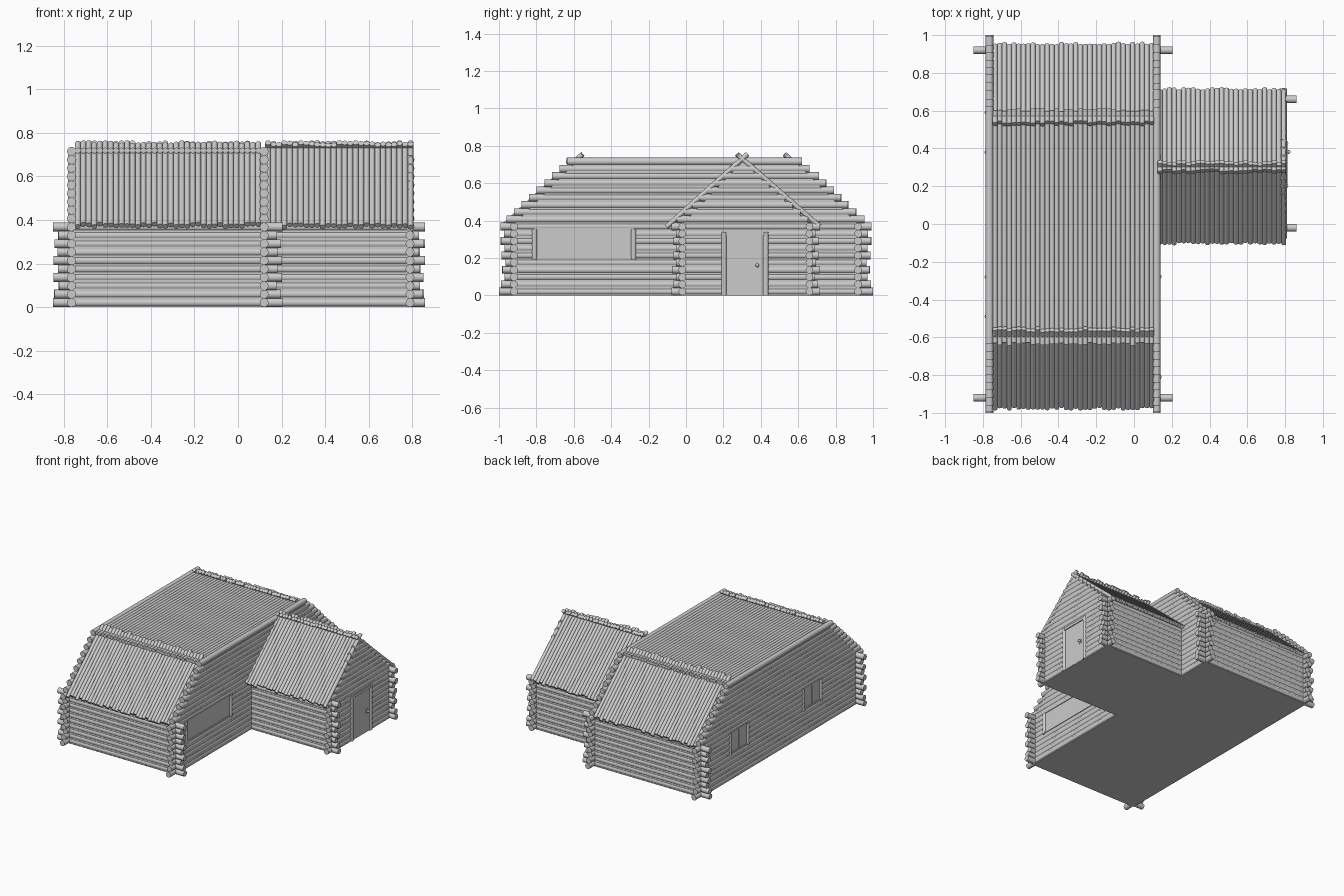
import bpy, bmesh, math, random
from mathutils import Vector, Matrix

if "Cube" in bpy.data.objects:
    bpy.data.objects.remove(bpy.data.objects["Cube"])

random.seed(4)
R, STEP, ROWS = 0.0205, 0.0386, 10      # wall log radius, row height, rows below the eaves
XL, XR, YE = -0.765, 0.12, 0.92         # main house wall centre lines
AX, AY0, AY1 = 0.79, -0.02, 0.66        # porch wing wall centre lines
AYC = (AY0 + AY1) / 2 - 0.018


def finish(name, bm, smooth=True):
    me = bpy.data.meshes.new(name)
    bmesh.ops.recalc_face_normals(bm, faces=bm.faces)
    bm.to_mesh(me)
    bm.free()
    ob = bpy.data.objects.new(name, me)
    bpy.context.collection.objects.link(ob)
    if smooth:
        bpy.ops.object.select_all(action='DESELECT')
        ob.select_set(True)
        bpy.context.view_layer.objects.active = ob
        bpy.ops.object.shade_smooth_by_angle(angle=math.radians(40))
    return ob


def log(bm, a, b, r=R, seg=12):
    a, b = Vector(a), Vector(b)
    d = b - a
    m = Matrix.Translation((a + b) / 2) @ d.to_track_quat('Z', 'Y').to_matrix().to_4x4()
    bmesh.ops.create_cone(bm, cap_ends=True, segments=seg, radius1=r, radius2=r,
                          depth=d.length, matrix=m)


def box(bm, x0, x1, y0, y1, z0, z1):
    m = Matrix.Translation(((x0 + x1) / 2, (y0 + y1) / 2, (z0 + z1) / 2)) @ \
        Matrix.Diagonal((x1 - x0, y1 - y0, z1 - z0, 1))
    bmesh.ops.create_cube(bm, size=1, matrix=m)


def prism(bm, pts, lo, hi, axis):
    # Extrude a 2D outline along x or z
    mk = (lambda p, t: (t, p[0], p[1])) if axis == 'x' else (lambda p, t: (p[0], p[1], t))
    f = bm.faces.new([bm.verts.new(mk(p, lo)) for p in pts])
    ext = bmesh.ops.extrude_face_region(bm, geom=[f])
    d = Vector((hi - lo, 0, 0)) if axis == 'x' else Vector((0, 0, hi - lo))
    bmesh.ops.translate(bm, vec=d, verts=[v for v in ext['geom'] if isinstance(v, bmesh.types.BMVert)])


def row_z(k):
    return R + STEP * k


def over(k):
    # Uneven log overhang at the corners
    if k in (0, ROWS - 1):
        return 0.072
    return (0.05, 0.068)[k % 2] + random.uniform(-0.008, 0.004)


def y_log(bm, x, y0, y1, z, gaps=()):
    # Log along y, interrupted by openings (y0, y1, z0, z1)
    start = y0
    for g0, g1, z0, z1 in sorted(gaps):
        if z0 < z < z1:
            log(bm, (x, start, z), (x, g0, z))
            start = g1
    log(bm, (x, start, z), (x, y1, z))


WZ0, WZ1 = 0.2, 0.355
right_window = [(-0.81, -0.28, WZ0, WZ1)]
left_windows = [(-0.49, -0.28, WZ0, WZ1), (0.38, 0.59, WZ0, WZ1)]
door_gap = [(0.205, 0.425, -1, 0.335)]

# Main house long walls with stepped gambrel tops
for name, x, gaps in (("left_wall_logs", XL, left_windows), ("right_wall_logs", XR, right_window)):
    bm = bmesh.new()
    for k in range(19):
        z = row_z(k)
        if k < ROWS:
            e = over(k)
            if k == 0:
                e = 0.08
            y_log(bm, x, -YE - e, YE + e, z, gaps)
        else:
            h = 0.955 - (k - ROWS) * 0.0405
            y_log(bm, x, -h - 0.005, h - random.uniform(0, 0.012), z)
    finish(name, bm)

# Main house end walls
for name, y in (("front_wall_logs", -YE), ("back_wall_logs", YE)):
    bm = bmesh.new()
    for k in range(ROWS):
        e = over(k) + 0.012
        log(bm, (XL - e, y, row_z(k)), (XR + e, y, row_z(k)))
    finish(name, bm)

# Wing side walls
for name, y in (("wing_front_wall_logs", AY0), ("wing_back_wall_logs", AY1)):
    bm = bmesh.new()
    for k in range(ROWS):
        log(bm, (XR, y, row_z(k)), (AX - 0.003 + over(k), y, row_z(k)))
    finish(name, bm)

# Wing gable wall with the doorway
bm = bmesh.new()
for k in range(18):
    z = row_z(k)
    if k < ROWS:
        e = over(k) - 0.015
        y_log(bm, AX, AY0 - e, AY1 + e, z, door_gap)
    else:
        h = (0.737 - z) * 1.06
        y_log(bm, AX, AYC - h, AYC + h, z)
finish("wing_gable_logs", bm)

# Flat infill behind the logs, also serving as the window backing
bm = bmesh.new()
T = 0.015
gable = [(-YE, 0), (YE, 0), (YE, 0.38), (0.6, 0.70), (-0.6, 0.70), (-YE, 0.38)]
for x in (XL, XR):
    prism(bm, gable, x - T, x + T, 'x')
for y in (-YE, YE):
    box(bm, XL, XR, y - T, y + T, 0, 0.36)
for y in (AY0, AY1):
    box(bm, XR, AX, y - T, y + T, 0, 0.36)
prism(bm, [(AY0, 0), (AY1, 0), (AY1, 0.38), (AYC, 0.715), (AY0, 0.38)], AX - T, AX + T, 'x')
finish("wall_infill", bm, False)

# L-shaped floor
bm = bmesh.new()
prism(bm, [(XL, -YE), (XR, -YE), (XR, AY0), (AX, AY0), (AX, AY1), (XR, AY1), (XR, YE), (XL, YE)],
      0, 0.008, 'z')
finish("floor", bm, False)


def pole_roof(name, x0, x1, n, a, b, r=0.0135):
    # Row of round poles from a to b in the yz plane, with uneven ends
    bm = bmesh.new()
    a, b = Vector((0, *a)), Vector((0, *b))
    d = (b - a).normalized()
    for i in range(n):
        x = Vector((x0 + (x1 - x0) * (i + 0.5) / n, 0, 0))
        log(bm, x + a + d * random.uniform(-0.009, 0.009),
            x + b + d * random.uniform(-0.009, 0.009), r, 10)
    finish(name, bm)


# Roofs
pole_roof("main_roof_front", -0.748, 0.106, 34, (-0.972, 0.375), (-0.558, 0.75))
pole_roof("main_roof_back", -0.748, 0.106, 34, (0.95, 0.375), (0.532, 0.75))
pole_roof("main_roof_top", -0.748, 0.106, 34, (-0.635, 0.719), (0.605, 0.719))
pole_roof("wing_roof_front", 0.125, 0.805, 27, (-0.098, 0.372), (0.323, 0.75))
pole_roof("wing_roof_back", 0.125, 0.805, 27, (0.71, 0.372), (0.278, 0.75))

# Window frames: round jambs, thin sill and lintel, mullion
for name, x, s, wins in (("right_window_frame", XR, 1, right_window),
                         ("left_window_frames", XL, -1, left_windows)):
    bm = bmesh.new()
    for y0, y1, z0, z1 in wins:
        for y in (y0, y1):
            log(bm, (x + s * 0.012, y, z0 - 0.01), (x + s * 0.012, y, z1), 0.014)
        xa, xb = sorted((x, x + s * 0.02))
        box(bm, xa, xb, y0, y1, z0 - 0.006, z0 + 0.004)
        box(bm, xa, xb, y0, y1, z1 - 0.004, z1 + 0.004)
        if s < 0:
            box(bm, x - 0.018, x, (y0 + y1) / 2 - 0.004, (y0 + y1) / 2 + 0.004, z0, z1)
    finish(name, bm)

# Door frame, door leaf and handle
bm = bmesh.new()
for y in (0.203, 0.427):
    log(bm, (AX + 0.012, y, 0), (AX + 0.012, y, 0.34), 0.015)
box(bm, AX, AX + 0.022, 0.205, 0.425, 0.32, 0.34)
finish("door_frame", bm)
bm = bmesh.new()
box(bm, AX - 0.005, AX + 0.017, 0.218, 0.412, 0.004, 0.315)
finish("door", bm, False)
bm = bmesh.new()
box(bm, AX + 0.015, AX + 0.021, 0.37, 0.392, 0.145, 0.175)
bmesh.ops.create_uvsphere(bm, u_segments=12, v_segments=8, radius=0.01,
                          matrix=Matrix.Translation((AX + 0.028, 0.381, 0.16)))
finish("door_handle", bm)
